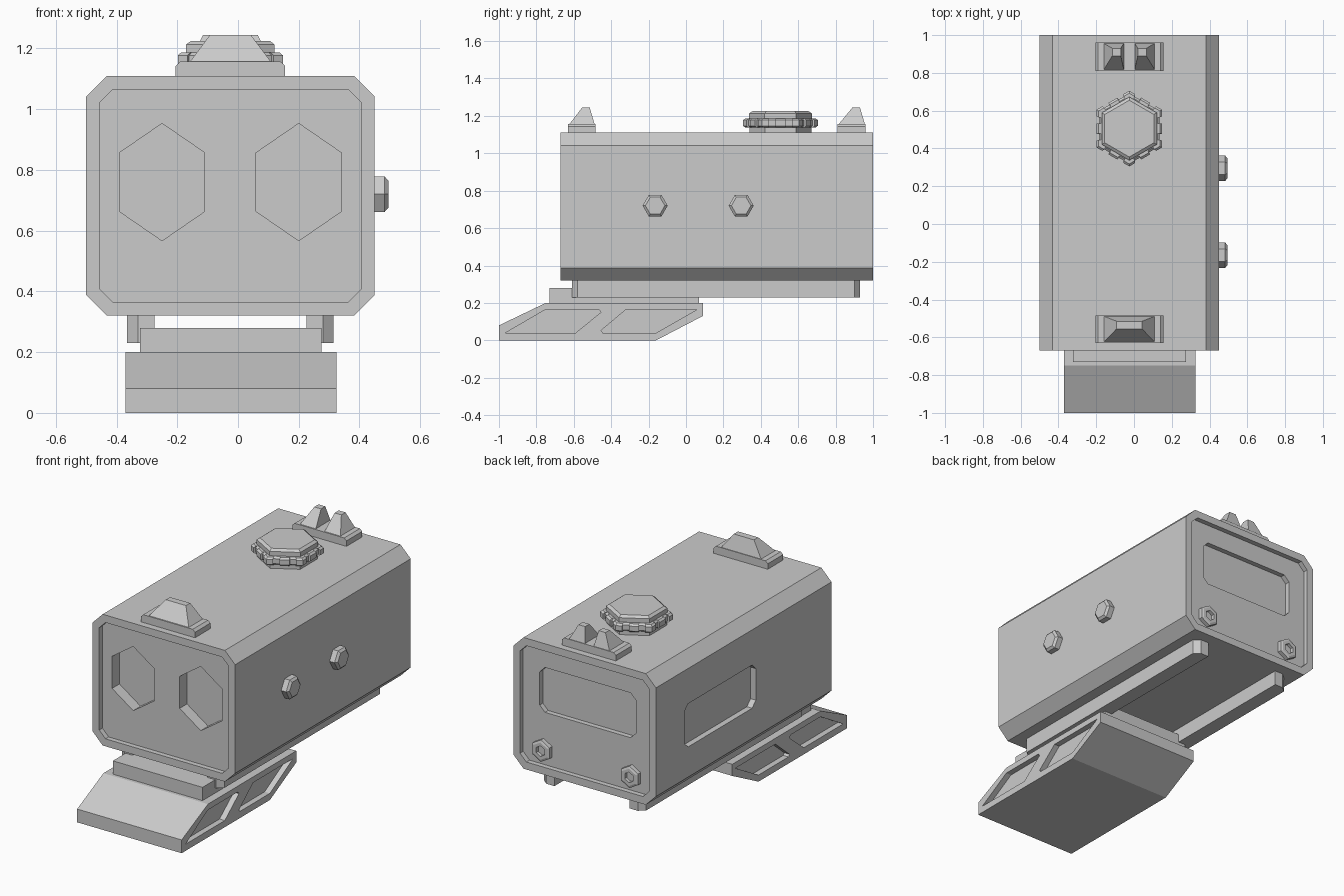
import bpy, bmesh, math
from mathutils import Vector

cube = bpy.data.objects.get("Cube")
if cube:
    bpy.data.objects.remove(cube, do_unlink=True)

CX = -0.025  # symmetry plane of the housing

grey = bpy.data.materials.new("plain grey")
grey.use_nodes = True
COLOUR = (0.6, 0.6, 0.6, 1)
grey.diffuse_color = COLOUR
grey.node_tree.nodes["Principled BSDF"].inputs["Base Color"].default_value = COLOUR


def finish(name, bm):
    bmesh.ops.recalc_face_normals(bm, faces=bm.faces)
    mesh = bpy.data.meshes.new(name)
    bm.to_mesh(mesh)
    bm.free()
    mesh.materials.append(grey)
    obj = bpy.data.objects.new(name, mesh)
    bpy.context.collection.objects.link(obj)
    return obj


def place(axis, u, v, w):
    """Put profile point (u, v) at distance w along the axis."""
    return Vector({"x": (w, u, v), "y": (u, w, v), "z": (u, v, w)}[axis])


def loft(name, axis, rings):
    """Join profile rings [(points, distance), ...] into a closed solid."""
    bm = bmesh.new()
    loops = [[bm.verts.new(place(axis, u, v, w)) for u, v in pts] for pts, w in rings]
    n = len(loops[0])
    for a, b in zip(loops, loops[1:]):
        for i in range(n):
            j = (i + 1) % n
            bm.faces.new((a[i], a[j], b[j], b[i]))
    bm.faces.new(loops[0])
    bm.faces.new(loops[-1])
    return finish(name, bm)


def prism(name, axis, pts, a, b):
    return loft(name, axis, [(pts, a), (pts, b)])


def rect(u0, u1, v0, v1, c=0.0):
    """Rectangle profile, with cut corners if c is given."""
    if not c:
        return [(u0, v0), (u1, v0), (u1, v1), (u0, v1)]
    return [(u0 + c, v0), (u1 - c, v0), (u1, v0 + c), (u1, v1 - c),
            (u1 - c, v1), (u0 + c, v1), (u0, v1 - c), (u0, v0 + c)]


def hexagon(u, v, r, start=0, squeeze=1.0):
    angles = [math.radians(start + 60 * i) for i in range(6)]
    return [(u + r * squeeze * math.cos(a), v + r * math.sin(a)) for a in angles]


def cut(obj, cutters):
    """Subtract the cutters, then remove them."""
    bpy.context.view_layer.objects.active = obj
    for c in cutters:
        c.hide_render = True
        mod = obj.modifiers.new("cut", "BOOLEAN")
        mod.operation = "DIFFERENCE"
        mod.solver = "EXACT"
        mod.object = c
        bpy.ops.object.modifier_apply(modifier=mod.name)
        bpy.data.objects.remove(c, do_unlink=True)


# Housing: octagonal tube with sunken end panels
outer = rect(-0.5, 0.45, 0.32, 1.11, 0.068)
inner = rect(-0.455, 0.405, 0.365, 1.065, 0.042)
F, B, SINK = -0.67, 1.0, 0.03
housing = loft("housing", "y", [(inner, F + SINK), (inner, F), (outer, F),
                                (outer, B), (inner, B), (inner, B - SINK)])
cutters = [prism("lens_cutter", "y", hexagon(x, 0.76, 0.193, 30, 0.84), F - 0.1, F + 0.1)
           for x in (-0.25, 0.2)]
cutters.append(prism("rear_window_cutter", "y",
                     rect(CX - 0.32, CX + 0.32, 0.68, 0.95, 0.035), B - 0.06, B + 0.1))
cutters.append(prism("side_window_cutter", "x",
                     rect(0.05, 0.73, 0.57, 0.83, 0.035), -0.6, -0.465))
cut(housing, cutters)

# Side screws with chamfered heads
for y, part in ((-0.165, "front"), (0.295, "rear")):
    big, small = hexagon(y, 0.72, 0.067), hexagon(y, 0.72, 0.052)
    loft(part + "_side_screw", "x", [(big, 0.44), (big, 0.483), (small, 0.495)])

# Rear nuts with a hollow middle
for s, part in ((1, "left"), (-1, "right")):
    x, z = CX + s * 0.295, 0.455
    big, mid, bore = [hexagon(x, z, r, 30) for r in (0.066, 0.052, 0.032)]
    loft(part + "_rear_nut", "y", [(big, 0.96), (big, 0.995), (mid, 1.0),
                                   (bore, 1.0), (bore, 0.98)])

# Mounting rails, with cut outer corners
for s, part in ((1, "left"), (-1, "right")):
    pts = [(0.25, -0.61), (0.305, -0.61), (0.34, -0.58),
           (0.34, 0.9), (0.305, 0.93), (0.25, 0.93)]
    prism(part + "_rail", "z", [(CX + s * u, v) for u, v in pts], 0.23, 0.33)

# Mounting plate between the rails and the sled
prism("mounting_plate", "z", rect(-0.322, 0.275, -0.73, 0.07), 0.19, 0.28)

# Slanted sled with pockets in both sides
side = [(-1, 0), (-0.16, 0), (0.09, 0.13), (0.09, 0.2), (-0.75, 0.2), (-1, 0.08)]
sled = prism("sled", "x", side, -0.371, 0.325)
pockets = [[(-0.965, 0.04), (-0.59, 0.04), (-0.455, 0.15), (-0.465, 0.165), (-0.75, 0.165)],
           [(-0.455, 0.052), (-0.445, 0.04), (-0.16, 0.04), (0.06, 0.165), (-0.32, 0.165)]]
cut(sled, [prism("pocket_cutter", "x", pts, *span)
           for pts in pockets for span in ((-0.5, -0.336), (0.29, 0.5))])


# Sights: chamfered foot with tapered blocks on top
def sight_foot(name, y0, y1):
    x0, x1, c = CX - 0.18, CX + 0.18, 0.015
    loft(name, "z", [(rect(x0, x1, y0, y1), 1.1), (rect(x0, x1, y0, y1), 1.143),
                     (rect(x0 + c, x1 - c, y0, y1), 1.157)])


sight_foot("front_sight_foot", -0.63, -0.485)
loft("front_sight_blade", "z", [(rect(CX - 0.138, CX + 0.138, -0.628, -0.487), 1.15),
                                (rect(CX - 0.067, CX + 0.067, -0.555, -0.515), 1.245)])
sight_foot("rear_sight_foot", 0.81, 0.96)
for s, part in ((1, "left"), (-1, "right")):
    low = [CX + s * u for u in (0.028, 0.138)]
    top = [CX + s * u for u in (0.045, 0.09)]
    loft(part + "_rear_sight_post", "z", [(rect(*low, 0.812, 0.958), 1.15),
                                          (rect(*top, 0.89, 0.93), 1.245)])


# Hexagonal cap: neck, notched grip ring, chamfered top
def notched(r):
    """Hexagon outline with two shallow notches in each side."""
    corners = [Vector(p) for p in hexagon(0, 0, r, 30)]
    pts = []
    for i, a in enumerate(corners):
        b = corners[(i + 1) % 6]
        inward = -(a + b).normalized() * 0.012
        pts.append(a)
        for t0, t1 in ((0.18, 0.36), (0.64, 0.82)):
            p, q = a.lerp(b, t0), a.lerp(b, t1)
            pts += [p, p + inward, q + inward, q]
    return [(CX + p.x, 0.505 + p.y) for p in pts]


def cap_hex(r):
    return hexagon(CX, 0.505, r, 30)


prism("cap_neck", "z", cap_hex(0.165), 1.1, 1.15)
loft("cap_grip", "z", [(notched(0.187), 1.138), (notched(0.2), 1.147),
                       (notched(0.2), 1.177), (notched(0.187), 1.187)])
loft("cap_top", "z", [(cap_hex(0.168), 1.18), (cap_hex(0.168), 1.213),
                      (cap_hex(0.15), 1.225)])
